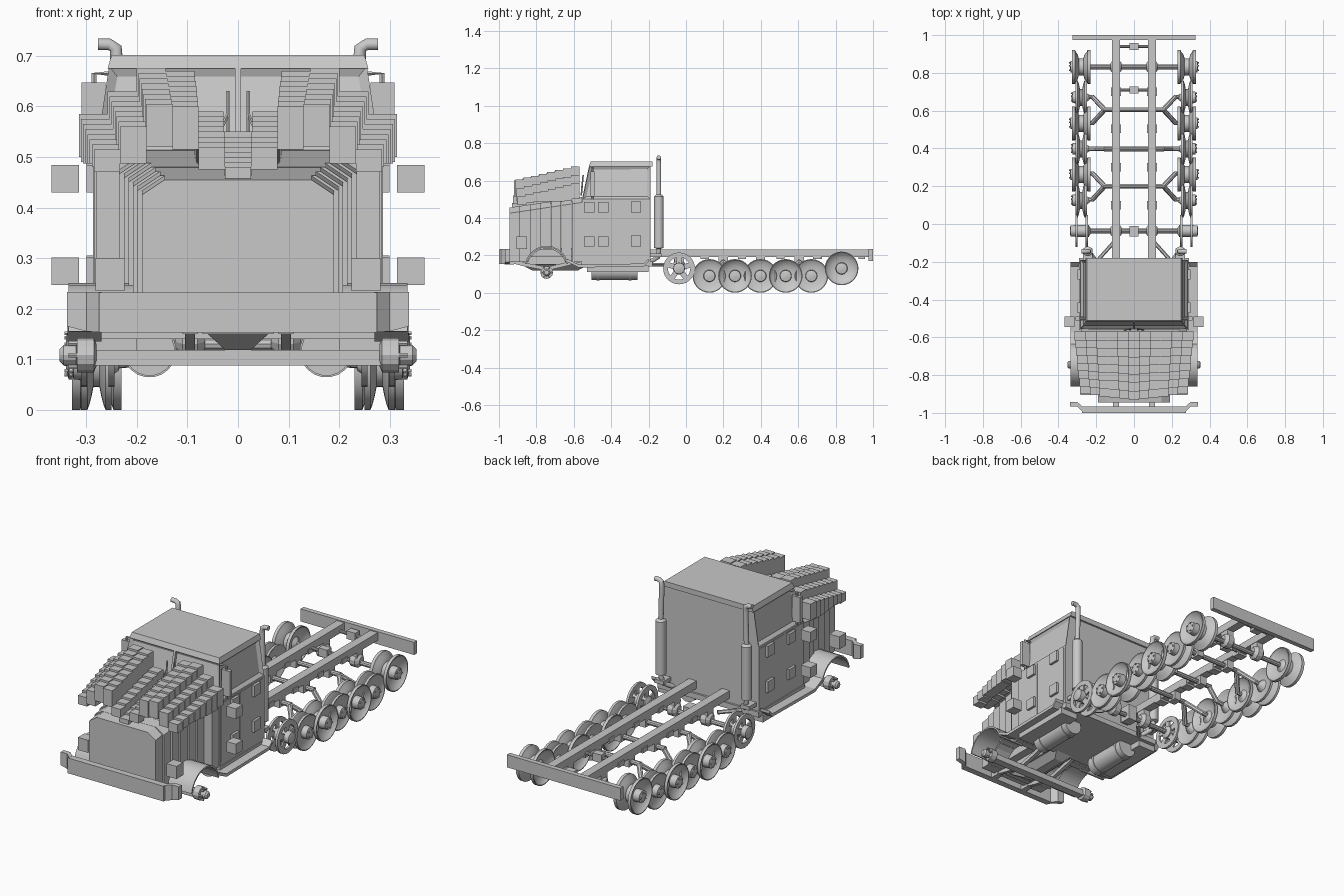
import bpy, bmesh, math
from mathutils import Vector

if "Cube" in bpy.data.objects:
    bpy.data.objects.remove(bpy.data.objects["Cube"])

grey = bpy.data.materials.new("plain_grey")
grey.diffuse_color = (0.58, 0.58, 0.58, 1)
grey.use_nodes = True
grey.node_tree.nodes["Principled BSDF"].inputs["Base Color"].default_value = grey.diffuse_color

def finish(name, bm, smooth=False):
    bmesh.ops.recalc_face_normals(bm, faces=bm.faces)
    me = bpy.data.meshes.new(name)
    bm.to_mesh(me)
    bm.free()
    me.materials.append(grey)
    ob = bpy.data.objects.new(name, me)
    bpy.context.collection.objects.link(ob)
    if smooth:
        bpy.ops.object.select_all(action='DESELECT')
        ob.select_set(True)
        bpy.context.view_layer.objects.active = ob
        bpy.ops.object.shade_smooth_by_angle(angle=math.radians(35))
    return ob

def loft(bm, rings, closed=False):
    vs = [[bm.verts.new(p) for p in r] for r in rings]
    n = len(vs[0])
    pairs = list(zip(vs, vs[1:])) + ([(vs[-1], vs[0])] if closed else [])
    for a, b in pairs:
        for i in range(n):
            bm.faces.new((a[i], a[(i + 1) % n], b[(i + 1) % n], b[i]))
    if not closed:
        bm.faces.new(vs[0])
        bm.faces.new(vs[-1])

def box(bm, x0, x1, y0, y1, z0, z1, mirror=False):
    for s in ((1, -1) if mirror else (1,)):
        loft(bm, [[(s * x0, y0, z), (s * x1, y0, z), (s * x1, y1, z), (s * x0, y1, z)] for z in (z0, z1)])

def tube(bm, pts, r, n=10, mirror=False):
    for s in ((1, -1) if mirror else (1,)):
        P = [Vector((s * p[0], p[1], p[2])) for p in pts]
        R = r if isinstance(r, (list, tuple)) else [r] * len(P)
        rings = []
        for i, p in enumerate(P):
            d = (P[min(i + 1, len(P) - 1)] - P[max(i - 1, 0)]).normalized()
            u = d.cross(Vector((0, 1, 0)) if abs(d.y) < .9 else Vector((1, 0, 0))).normalized()
            v = d.cross(u)
            rings.append([p + R[i] * (math.cos(a) * u + math.sin(a) * v)
                          for a in (2 * math.pi * (k + .5) / n for k in range(n))])
        loft(bm, rings)

def lathe(bm, prof, y, z, n=28, closed=False):
    # prof is (radius, x), turned round a sideways axle on both sides
    for s in (1, -1):
        loft(bm, [[(s * x, y + r * math.cos(2 * math.pi * k / n), z + r * math.sin(2 * math.pi * k / n))
                   for k in range(n)] for r, x in prof], closed)

# chassis rails, rear bar and brackets
bm = bmesh.new()
box(bm, .073, .117, -.93, .975, .19, .23, True)
finish("frame_rails", bm)
bm = bmesh.new()
box(bm, -.325, .325, .975, 1, .17, .235)
finish("rear_bumper", bm)
bm = bmesh.new()
for y in (.1, .3, .505, .7):
    box(bm, .07, .122, y - .022, y + .022, .18, .205, True)
for y in (.71, .94):
    tube(bm, [(-.1, y, .2), (.1, y, .2)], .008)
    box(bm, -.025, .025, y - .018, y + .018, .18, .222)
finish("frame_brackets", bm)

# road wheels: wide spools interleaved with narrow pairs, each with flat rim lips
wide = [(.012, .34), (.03, .335), (.032, .3), (.055, .304), (.08, .32), (.086, .328), (.09, .328), (.09, .312),
        (.08, .308), (.065, .298), (.045, .292), (.045, .268), (.065, .262), (.08, .25), (.09, .246), (.09, .23),
        (.086, .23), (.08, .238), (.055, .252), (.032, .255), (.012, .24)]
narrow = [(.012, .33), (.03, .325), (.032, .295), (.055, .297), (.08, .306), (.086, .311), (.09, .311), (.09, .298),
          (.08, .294), (.065, .29), (.045, .286), (.045, .274), (.065, .27), (.08, .266), (.09, .262), (.09, .25),
          (.086, .25), (.08, .254), (.055, .262), (.032, .264), (.012, .235)]
bm = bmesh.new()
for y, z, p in ((.125, .09, narrow), (.262, .09, wide), (.398, .09, narrow), (.533, .09, wide),
                (.67, .09, narrow), (.832, .13, wide)):
    lathe(bm, p, y, z)
    for k in range(5):
        a = 2 * math.pi * k / 5
        c, s = y + .022 * math.cos(a), z + .022 * math.sin(a)
        tube(bm, [(p[1][1] - .005, c, s), (p[1][1] + .008, c, s)], .004, 6, True)
finish("road_wheels", bm, True)

# drive sprockets with five broad spokes
bm = bmesh.new()
for x in (.25, .305):
    lathe(bm, [(.085, x - .006), (.085, x + .006), (.06, x + .006), (.06, x - .006)], -.037, .13, 28, True)
    for k in range(5):
        a = 2 * math.pi * k / 5 + .3
        for s in (1, -1):
            u = Vector((0, math.cos(a), math.sin(a)))
            v = Vector((0, -math.sin(a), math.cos(a))) * .014
            loft(bm, [[Vector((s * xx, -.037, .13)) + u * r + v * h for r, h in ((.02, -1), (.066, -1), (.066, 1), (.02, 1))]
                      for xx in (x - .004, x + .004)])
lathe(bm, [(.015, .34), (.03, .335), (.032, .24), (.015, .23)], -.037, .13)
finish("drive_sprockets", bm, True)

# axles and suspension arms
bm = bmesh.new()
for y in (-.037, .832):
    tube(bm, [(-.3, y, .13), (.3, y, .13)], .013)
    tube(bm, [(.065, y, .14), (.08, y, .14), (.11, y, .14), (.125, y, .14)], [.02, .037, .037, .02], 12, True)
box(bm, -.025, .025, -.065, -.01, .1, .18)
tube(bm, [(-.16, .398, .165), (.16, .398, .165)], .013)
tube(bm, [(.15, .398, .165), (.2, .398, .1), (.28, .398, .09)], .013, 8, True)
for y in (.2, .605):
    tube(bm, [(-.165, y, .165), (.165, y, .165)], .013)
    for d in (-.07, .068):
        tube(bm, [(.155, y, .165), (.22, y + d, .095), (.28, y + d, .09)], .013, 8, True)
for y in (-.037, .2, .398, .605, .832):
    box(bm, .075, .115, y - .025, y + .025, .145, .2, True)
finish("axles_and_arms", bm)

# front axle, hubs and springs
bm = bmesh.new()
box(bm, -.29, .29, -.765, -.725, .088, .118)
lathe(bm, [(.022, .28), (.034, .285), (.034, .318), (.02, .32), (.02, .345), (.012, .353)], -.745, .108, 12)
for k in range(6):
    a = math.pi * k / 3
    tube(bm, [(.315, -.745 + .027 * math.cos(a), .108 + .027 * math.sin(a)),
              (.335, -.745 + .027 * math.cos(a), .108 + .027 * math.sin(a))], .005, 6, True)
tube(bm, [(.095, -.96, .175), (.095, -.86, .15), (.095, -.745, .128), (.095, -.65, .15), (.095, -.56, .175)], .014, 4, True)
box(bm, .08, .11, -.97, -.92, .15, .19, True)
finish("front_axle", bm)
bm = bmesh.new()
box(bm, -.07, .07, -.9, -.5, .15, .24)
loft(bm, [[(-w, y0, z), (w, y0, z), (w, y1, z), (-w, y1, z)] for w, y0, y1, z in
          ((.025, -.82, -.58, .118), (.06, -.88, -.52, .15))])
finish("engine_underside", bm)

# front bumper with swept ends
bm = bmesh.new()
box(bm, -.275, .275, -1, -.967, .153, .232)
for s in (1, -1):
    loft(bm, [[(s * x, y, z0), (s * x, y + .025, z0), (s * x, y + .025, .233), (s * x, y, .233)]
              for x, y, z0 in ((.27, -.995, .153), (.3, -.967, .155), (.338, -.967, .165))])
finish("front_bumper", bm)

# stepped hood: narrow ribs, then a full-width cowl, with wheel arches cut out
bm = bmesh.new()
N = 7
for j in range(N):
    y0, y1 = -.945 + j * .39 / N, -.946 + (j + 1) * .39 / N
    w = .19 + .009 * j if j < N - 1 else .28
    ring = []
    for y in (y0, y1):
        zt = .455 + (y + .945) / .39 * .058
        ring.append([(-w, y, .165), (w, y, .165), (w, y, zt - .03), (w - .045, y, zt), (.045 - w, y, zt), (-w, y, zt - .03)])
    loft(bm, ring)
hood = finish("hood", bm)
bm = bmesh.new()
tube(bm, [(-.5, -.745, .13), (.5, -.745, .13)], .105, 24)
cutter = finish("arch_cutter", bm)
cutter.hide_render = True
cutter.hide_viewport = True
m = hood.modifiers.new("arch", 'BOOLEAN')
m.operation, m.solver, m.object = 'DIFFERENCE', 'EXACT', cutter

# broad fender strips over the front axle
bm = bmesh.new()
arc = [math.radians(a) for a in range(10, 171, 16)]
for s in (1, -1):
    loft(bm, [[(s * x, -.745 + r * math.cos(a), .135 + r * math.sin(a))
               for x, r in ((.19, .108), (.335, .108), (.335, .116), (.19, .116))] for a in arc])
finish("fenders", bm, True)
bm = bmesh.new()
box(bm, .225, .282, -.905, -.85, .235, .3, True)
finish("headlights", bm)

# stacked blocks above the hood
bm = bmesh.new()
tops = [.55, .59, .67, .675, .63, .585]
for j in range(8):
    t = j / 7
    sp = (.285 + .03 * t) / 5.5
    for i in range(-5, 6):
        k = abs(i)
        yc = -.907 + .315 * t + .006 * k * (1 - t)
        zt = tops[k] - .07 * (1 - t)
        zb = min(max(.487, zt - .085), zt - .045)
        box(bm, (i - .5) * sp, (i + .5) * sp, yc - .0235, yc + .0235, zb, zt)
finish("stacked_blocks", bm)

# cab: lower body, upper body with inset windows, roof
bm = bmesh.new()
box(bm, -.285, .285, -.555, -.19, .165, .5)
finish("cab_body", bm)
bm = bmesh.new()
loft(bm, [[(-w, y, z), (w, y, z), (w, -.19, z), (-w, -.19, z)] for w, y, z in ((.282, -.553, .5), (.255, -.515, .68))])
bmesh.ops.recalc_face_normals(bm, faces=bm.faces)
panes = [f for f in bm.faces if abs(f.normal.x) > .7 or f.normal.y < -.7]
bmesh.ops.inset_individual(bm, faces=panes, thickness=.025, depth=-.012)
finish("cab_windows", bm)
bm = bmesh.new()
loft(bm, [[(-w, y, z), (w, y, z), (w, -.18, z), (-w, -.18, z)] for w, y, z in ((.258, -.52, .675), (.25, -.51, .702))])
finish("roof", bm)
bm = bmesh.new()
loft(bm, [[(-.006, y, z), (.006, y, z), (.006, y + .015, z), (-.006, y + .015, z)]
          for y, z in ((-.556, .5), (-.518, .68))])
tube(bm, [(.02, -.56, .52), (.02, -.55, .63)], .004, 6, True)
tube(bm, [(.05, -.56, .52), (.02, -.555, .585)], .004, 6, True)
finish("windscreen_bar_and_wipers", bm)

# doors, side blocks and mirrors
bm = bmesh.new()
box(bm, .28, .287, -.55, -.405, .19, .49, True)
box(bm, .28, .287, -.395, -.2, .19, .49, True)
finish("door_panels", bm)
bm = bmesh.new()
for z in (.247, .43):
    box(bm, .315, .369, -.545, -.49, z, z + .054, True)
    box(bm, .283, .3, -.47, -.415, z, z + .054, True)
    box(bm, .283, .3, -.295, -.24, z, z + .058, True)
finish("side_blocks", bm)
bm = bmesh.new()
box(bm, .262, .31, -.51, -.49, .515, .647, True)
tube(bm, [(.25, -.5, .665), (.285, -.5, .665), (.285, -.5, .5), (.27, -.5, .5)], .006, 6, True)
finish("mirrors", bm)

# running boards, floor and tanks
bm = bmesh.new()
for s in (1, -1):
    loft(bm, [[(s * .27, y, z), (s * .337, y, z), (s * .337, y, z + .016), (s * .27, y, z + .016)]
              for y, z in ((-.635, .165), (-.575, .135), (-.225, .14), (-.2, .165))])
box(bm, -.29, .29, -.56, -.18, .14, .168)
box(bm, .2, .3, -.53, -.2, .11, .145, True)
finish("running_boards", bm)
bm = bmesh.new()
tube(bm, [(.175, -.505, .117), (.175, -.26, .117)], .05, 20, True)
for y in (-.47, -.3):
    tube(bm, [(.175, y - .008, .117), (.175, y + .008, .117)], .053, 20, True)
finish("tanks", bm, True)

# exhaust stacks and struts behind the cab
bm = bmesh.new()
tube(bm, [(.2, -.2, .16), (.235, -.15, .19), (.245, -.145, .225), (.245, -.145, .235), (.245, -.145, .24),
          (.245, -.145, .515), (.245, -.145, .525), (.24, -.145, .69), (.242, -.145, .715), (.255, -.145, .723),
          (.277, -.145, .723)],
     [.012, .012, .012, .012, .026, .026, .013, .013, .013, .012, .012], 12, True)
finish("exhaust_stacks", bm, True)
bm = bmesh.new()
tube(bm, [(.2, -.2, .15), (.11, -.1, .15)], .01, 6, True)
box(bm, .22, .27, -.19, -.13, .19, .21, True)
finish("rear_struts", bm)
